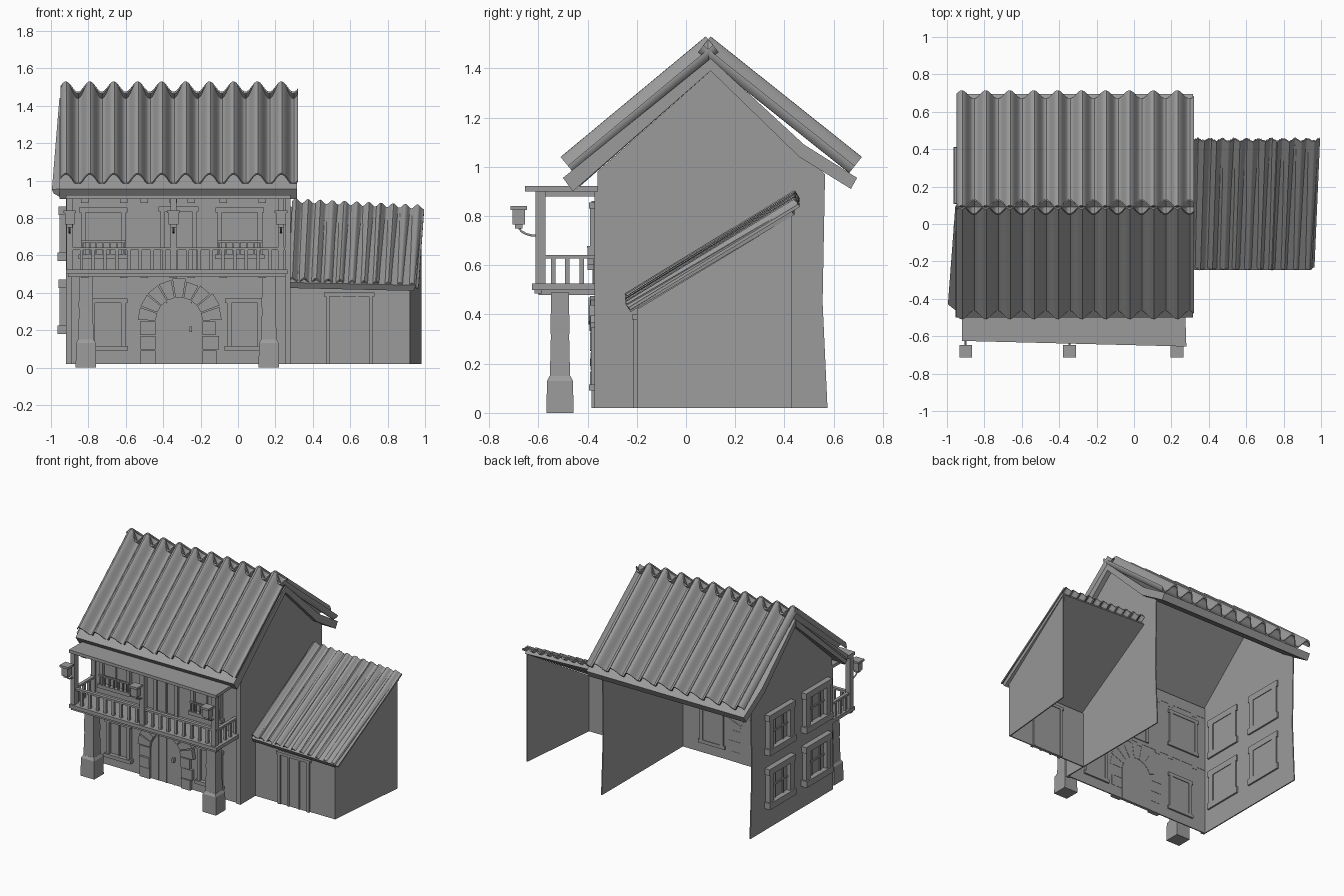
import bpy, bmesh, math, random
from mathutils import Vector

random.seed(4)
cube = bpy.data.objects.get("Cube")
if cube:
    bpy.data.objects.remove(cube)

grey = bpy.data.materials.new("plain grey")
grey.use_nodes = True
GREY = (0.33, 0.33, 0.33, 1)
grey.diffuse_color = GREY
grey.node_tree.nodes["Principled BSDF"].inputs["Base Color"].default_value = GREY


def finish(name, bm, smooth=False):
    bmesh.ops.recalc_face_normals(bm, faces=bm.faces)
    mesh = bpy.data.meshes.new(name)
    bm.to_mesh(mesh)
    bm.free()
    mesh.materials.append(grey)
    ob = bpy.data.objects.new(name, mesh)
    bpy.context.collection.objects.link(ob)
    if smooth:
        bpy.ops.object.select_all(action='DESELECT')
        ob.select_set(True)
        bpy.context.view_layer.objects.active = ob
        bpy.ops.object.shade_smooth_by_angle(angle=math.radians(40))
    return ob


def prism(bm, ring_a, ring_b):
    """Closed solid between two matching rings of points."""
    a = [bm.verts.new(p) for p in ring_a]
    b = [bm.verts.new(p) for p in ring_b]
    bm.faces.new(a)
    bm.faces.new(b)
    for i in range(len(a)):
        j = (i + 1) % len(a)
        bm.faces.new((a[i], a[j], b[j], b[i]))


def add_box(bm, x0, x1, y0, y1, z0, z1, place=Vector):
    ring = lambda z: [place(p) for p in ((x0, y0, z), (x1, y0, z), (x1, y1, z), (x0, y1, z))]
    prism(bm, ring(z0), ring(z1))


def boxes(name, items):
    bm = bmesh.new()
    for it in items:
        add_box(bm, *it)
    return finish(name, bm)


def side_slab(name, profile, x0, x1):
    bm = bmesh.new()
    prism(bm, [(x0, y, z) for y, z in profile], [(x1, y, z) for y, z in profile])
    return finish(name, bm)


# Wall-local placing: u along the wall, d outwards from it
def on_front(p):
    return Vector((p[0], -0.36 - p[1], p[2]))


def on_side(p):
    return Vector((-0.92 - p[1], p[0], p[2]))


def on_annex(p):
    return Vector((p[0], -0.2 - p[1], p[2]))


def opening(name, place, u0, u1, z0, z1, deep=0.025, w=0.025, panes=2, rows=1, bars=0, sill=True):
    bm = bmesh.new()
    b = lambda *a: add_box(bm, *a, place)
    b(u0, u1, -0.015, 0.006, z0, z1)
    for a, c in ((u0, u0 + w), (u1 - w, u1)):
        b(a, c, -0.02, deep, z0, z1)
    b(u0 - 0.01, u1 + 0.01, -0.02, deep + 0.004, z1 - w, z1)
    if sill:
        b(u0 - 0.012, u1 + 0.012, -0.02, deep + 0.01, z0, z0 + w)
    for i in range(1, panes):
        u = u0 + (u1 - u0) * i / panes
        b(u - 0.006, u + 0.006, 0, 0.014, z0, z1)
    for i in range(1, rows):
        z = z0 + (z1 - z0) * i / rows
        b(u0, u1, 0, 0.014, z - 0.006, z + 0.006)
    if bars:
        top = z0 + (z1 - z0) * 0.36
        b(u0, u1, deep, deep + 0.012, top - 0.01, top)
        for i in range(bars + 1):
            u = u0 + 0.01 + (u1 - u0 - 0.02) * i / bars
            b(u - 0.004, u + 0.004, deep, deep + 0.01, z0, top)
    return finish(name, bm)


# House walls, open at the back
gable = [(-0.36, 0.02), (0.575, 0.02), (0.555, 0.45), (0.565, 0.97), (0.1, 1.39), (-0.36, 0.98)]
side_slab("right_gable_wall", gable, -0.92, -0.912)
side_slab("left_gable_wall", gable, 0.272, 0.28)
boxes("front_wall", [(-0.92, 0.28, -0.36, -0.352, 0.02, 0.98)])
boxes("corner_strips", [(x, x + 0.03, -0.372, -0.352, 0.02, 0.9) for x in (-0.92, 0.25)])

# Main roof: sagging deck below, rolled sheets above
side_slab("front_roof_deck", [(-0.5, 0.955), (-0.46, 0.9), (0.1, 1.39), (0.1, 1.44)], -0.955, 0.315)
side_slab("back_roof_deck", [(0.1, 1.44), (0.48, 1.09), (0.695, 0.955), (0.67, 0.91), (0.46, 1.04), (0.1, 1.39)],
          -0.95, 0.315)
bm = bmesh.new()
prism(bm, [(-0.995, -0.43, 0.95), (-0.985, -0.42, 0.93), (-0.955, 0.1, 1.39), (-0.955, 0.1, 1.44)],
      [(-0.93, -0.48, 0.96), (-0.93, -0.46, 0.9), (-0.93, 0.1, 1.39), (-0.93, 0.1, 1.44)])
finish("flared_verge", bm)


def rolled_sheet(name, eave, ridge, eave_x, ridge_x, amp, pitch, crest, drop=0.0, jitter=0.0, thick=0.012):
    """Wavy sheet from eave to ridge; the given line is the crest."""
    slope = Vector((0, ridge[0] - eave[0], ridge[1] - eave[1]))
    n = Vector((0, -slope.z, slope.y)).normalized()
    if n.z < 0:
        n = -n
    bm = bmesh.new()
    length = ridge_x[1] - ridge_x[0]
    steps = round(length / pitch * 12)
    low, high = [], []
    for i in range(steps + 1):
        t = i / steps
        s = ridge_x[0] + length * t
        h = -amp * (1 - math.cos((s - crest) / pitch * math.tau)) / 2
        for line, (y, z), xr in ((low, eave, eave_x), (high, ridge, ridge_x)):
            x = xr[0] + (xr[1] - xr[0]) * t
            p = Vector((x, y + random.uniform(-jitter, jitter), z - drop * t)) + n * h
            line.append((bm.verts.new(p), bm.verts.new(p - n * thick)))
    for i in range(steps):
        (a, a2), (b, b2), (c, c2), (d, d2) = low[i], low[i + 1], high[i + 1], high[i]
        for f in ((a, b, c, d), (d2, c2, b2, a2), (a, a2, b2, b), (c, c2, d2, d)):
            bm.faces.new(f)
    for i in (0, -1):
        bm.faces.new((low[i][0], low[i][1], high[i][1], high[i][0]))
    return finish(name, bm, True)


span = (-0.95, 0.322)
rolled_sheet("front_roof_tiles", (-0.51, 1.04), (0.08, 1.53), span, span, 0.072, 0.128, -0.92)
rolled_sheet("back_roof_tiles", (0.715, 1.04), (0.1, 1.53), span, span, 0.072, 0.128, -0.92)

# Annex, open at the back
bm = bmesh.new()
prism(bm, [(0.92, -0.2, 0.02), (0.98, 0.43, 0.02), (0.98, 0.43, 0.8), (0.92, -0.2, 0.42)],
      [(0.912, -0.2, 0.02), (0.972, 0.43, 0.02), (0.972, 0.43, 0.8), (0.912, -0.2, 0.42)])
finish("annex_side_wall", bm)
boxes("annex_front_wall", [(0.28, 0.92, -0.2, -0.192, 0.02, 0.43)])
bm = bmesh.new()
prism(bm, [(0.28, -0.245, 0.455), (0.28, -0.225, 0.425), (0.28, 0.44, 0.835), (0.28, 0.42, 0.86)],
      [(0.95, -0.245, 0.44), (0.94, -0.225, 0.41), (0.985, 0.44, 0.805), (0.985, 0.42, 0.83)])
finish("annex_roof_deck", bm)
rolled_sheet("annex_roof_tiles", (-0.245, 0.485), (0.44, 0.905), (0.27, 0.965), (0.29, 0.995),
             0.026, 0.065, 0.31, 0.035, 0.004)
opening("annex_door", on_annex, 0.47, 0.72, 0.02, 0.4, 0.016, 0.02, 3, sill=False)

# Balcony
FRONT_POSTS = (-0.9, -0.345, 0.23)
bm = bmesh.new()
roof_plan = [(-0.92, -0.35), (-0.92, -0.625), (0.28, -0.655), (0.27, -0.35)]
prism(bm, [(x, y, 0.9) for x, y in roof_plan], [(x, y, 0.922) for x, y in roof_plan])
finish("balcony_roof", bm)
boxes("balcony_floor", [(-0.92, 0.265, -0.625, -0.35, 0.5, 0.525), (-0.91, 0.255, -0.615, -0.585, 0.485, 0.5)])
boxes("floor_joist_ends", [(x - 0.02, x + 0.02, -0.6, -0.35, z, z + 0.022)
                           for z in (0.48, 0.88) for x in (-0.82, -0.61, -0.5, -0.345, -0.25, -0.08, 0.13)])
boxes("balcony_posts", [(x - 0.017, x + 0.017, -0.612, -0.57, 0.525, 0.9) for x in FRONT_POSTS])
boxes("balcony_handrail", [(-0.915, 0.25, -0.605, -0.58, 0.628, 0.642)]
      + [(x - 0.012, x + 0.012, -0.6, -0.36, 0.628, 0.642) for x in (-0.9, 0.235)])
bal = [(-0.9 + 0.063 * i, -0.593) for i in range(19)]
bal += [(x, -0.54 + 0.058 * i) for x in (-0.9, 0.235) for i in range(4)]
boxes("balusters", [(x - 0.009, x + 0.009, y - 0.009, y + 0.009, 0.525, 0.63) for x, y in bal])

# Lanterns on curved brackets
for i, x in enumerate(FRONT_POSTS):
    boxes(f"lantern_{i + 1}", [(x - 0.026, x + 0.026, -0.705, -0.655, 0.765, 0.83),
                               (x - 0.034, x + 0.034, -0.713, -0.647, 0.825, 0.84),
                               (x - 0.016, x + 0.016, -0.695, -0.665, 0.75, 0.765)])
    curve = bpy.data.curves.new("bracket", 'CURVE')
    curve.dimensions = '3D'
    curve.bevel_depth = 0.005
    curve.bevel_resolution = 1
    spline = curve.splines.new('POLY')
    spline.points.add(5)
    for k, pt in enumerate(spline.points):
        a = math.pi / 2 * k / 5
        pt.co = (x, -0.61 - 0.07 * math.sin(a), 0.72 + 0.04 * (1 - math.cos(a)), 1)
    curve.materials.append(grey)
    ob = bpy.data.objects.new(f"lantern_bracket_{i + 1}", curve)
    bpy.context.collection.objects.link(ob)

# Stone piers under the balcony
for side, x in (("right", -0.813), ("left", 0.165)):
    bm = bmesh.new()
    sq = lambda r, z: [(x + sx * r, -0.512 + sy * r, z) for sx, sy in ((-1, -1), (1, -1), (1, 1), (-1, 1))]
    for r0, z0, r1, z1 in ((0.055, 0, 0.053, 0.13), (0.053, 0.13, 0.042, 0.15),
                           (0.041, 0.15, 0.037, 0.32), (0.039, 0.32, 0.036, 0.49)):
        prism(bm, sq(r0, z0), sq(r1, z1))
    finish(f"{side}_pier", bm)

# Arched entrance with rough stones
CX, SPRING, R0, R1 = -0.315, 0.25, 0.125, 0.225
bm = bmesh.new()
for s in (-1, 1):
    for k in range(3):
        w = R1 - 0.01 - random.uniform(0, 0.02)
        u = sorted((CX + s * R0, CX + s * w))
        add_box(bm, u[0], u[1], -0.01, random.uniform(0.022, 0.034), 0.02 + k * 0.077, 0.092 + k * 0.077, on_front)
for k in range(9):
    a0, a1 = math.pi * (k + 0.05) / 9, math.pi * (k + 0.95) / 9
    r1 = R1 + random.uniform(-0.012, 0.008)
    ring = [(CX + r * math.cos(a), SPRING + r * math.sin(a)) for r, a in ((R0, a0), (r1, a0), (r1, a1), (R0, a1))]
    d = random.uniform(0.024, 0.036)
    prism(bm, [on_front((u, -0.01, z)) for u, z in ring], [on_front((u, d, z)) for u, z in ring])
finish("entrance_arch_stones", bm)
arc = [(CX + R0 * math.cos(math.pi * k / 12), SPRING - 0.01 + R0 * math.sin(math.pi * k / 12)) for k in range(13)]
arc += [(CX - R0, 0.02), (CX + R0, 0.02)]
bm = bmesh.new()
prism(bm, [on_front((u, -0.012, z)) for u, z in arc], [on_front((u, 0.008, z)) for u, z in arc])
for u in (-0.065, 0, 0.065):
    add_box(bm, CX + u - 0.003, CX + u + 0.003, 0, 0.012, 0.02, 0.35, on_front)
add_box(bm, CX + 0.055, CX + 0.07, 0, 0.03, 0.19, 0.22, on_front)
finish("entrance_door", bm)

# Windows and balcony door
opening("lower_right_window", on_front, -0.79, -0.6, 0.09, 0.37)
opening("lower_left_window", on_front, -0.06, 0.13, 0.09, 0.37)
opening("upper_right_window", on_front, -0.84, -0.6, 0.58, 0.855, 0.03, bars=6)
opening("upper_left_window", on_front, -0.11, 0.13, 0.58, 0.855, 0.03, bars=6)
opening("balcony_door", on_front, -0.415, -0.22, 0.525, 0.86, 0.02, sill=False)
for row, z in (("lower", 0.18), ("upper", 0.57)):
    for col, y in (("front", -0.3), ("back", 0.12)):
        opening(f"side_{row}_{col}_window", on_side, y, y + 0.28, z, z + 0.29, 0.035, 0.045, 3, 2)
